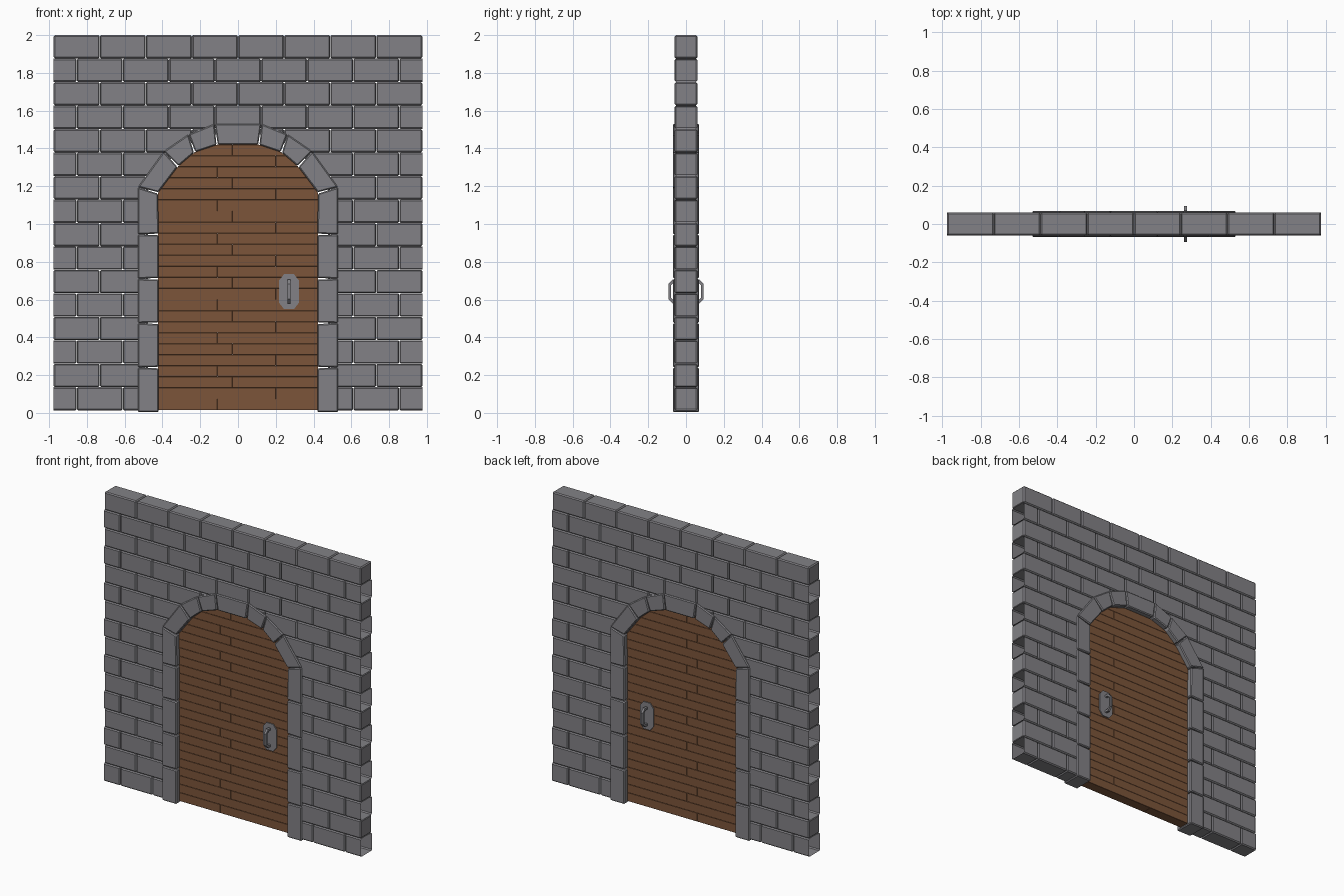
import bpy, bmesh
from mathutils import Vector as V

if "Cube" in bpy.data.objects:
    bpy.data.objects.remove(bpy.data.objects["Cube"])


def material(name, rgb):
    m = bpy.data.materials.new(name)
    m.diffuse_color = (*rgb, 1)
    m.use_nodes = True
    m.node_tree.nodes["Principled BSDF"].inputs["Base Color"].default_value = m.diffuse_color
    return m


STONE = material("grey stone", (0.225, 0.222, 0.238))
WOOD = material("brown wood", (0.2, 0.09, 0.042))


def prism(bm, poly, y0, y1, bevel=0.0):
    """Extrude an x-z outline along y, with chamfered edges."""
    a = [bm.verts.new((x, y0, z)) for x, z in poly]
    b = [bm.verts.new((x, y1, z)) for x, z in poly]
    n = len(poly)
    faces = [bm.faces.new(a), bm.faces.new(b[::-1])]
    for i in range(n):
        j = (i + 1) % n
        faces.append(bm.faces.new((a[i], b[i], b[j], a[j])))
    bmesh.ops.recalc_face_normals(bm, faces=faces)
    if bevel:
        edges = list({e for f in faces for e in f.edges})
        bmesh.ops.bevel(bm, geom=edges, offset=bevel, segments=1,
                        profile=0.5, affect='EDGES', clamp_overlap=True)


def finish(bm, name, mat):
    me = bpy.data.meshes.new(name)
    bm.to_mesh(me)
    bm.free()
    me.materials.append(mat)
    ob = bpy.data.objects.new(name, me)
    bpy.context.collection.objects.link(ob)
    return ob


def mirrored(pts):
    return pts + [(-x, z) for x, z in reversed(pts)]


def rect(x0, x1, z0, z1):
    return [(x0, z0), (x1, z0), (x1, z1), (x0, z1)]


# Arch lines, right half, from springing to keystone
inner = [(0.424, 1.165), (0.318, 1.305), (0.23, 1.38), (0.11, 1.42)]
outer = [(0.53, 1.195), (0.393, 1.385), (0.262, 1.475), (0.124, 1.53)]
middle = [((a + c) / 2, (b + d) / 2) for (a, b), (c, d) in zip(inner, outer)]

# Brick wall: running bond, 16 courses
END, ROWS, BASE = 0.976, 16, 0.012
w, h = END / 4, (2 - BASE) / ROWS
bm = bmesh.new()
for r in range(ROWS):
    half = r % 2 == 0
    x = -END - (w / 2 if half else 0)
    z = BASE + r * h
    for i in range(9 if half else 8):
        a = x + i * w
        # leave out the bricks lying wholly in the doorway
        if z + h < 1.15 and a > -0.46 and a + w < 0.46:
            continue
        g = 0.0004
        prism(bm, rect(a + g, a + w - g, z + g, z + h - g), -0.06, 0.06, 0.007)
wall = finish(bm, "brick_wall", STONE)

# Doorway cut out of the wall
bm = bmesh.new()
prism(bm, mirrored([(0.475, -0.1)] + middle), -0.2, 0.2)
cutter = finish(bm, "doorway_cutter", STONE)
cutter.hide_render = True
mod = wall.modifiers.new("doorway", 'BOOLEAN')
mod.operation, mod.solver, mod.object = 'DIFFERENCE', 'EXACT', cutter
dg = bpy.context.evaluated_depsgraph_get()
bm = bmesh.new()
bm.from_object(wall, dg)
wall.modifiers.clear()
bpy.data.objects.remove(cutter)
# Half bricks are sliced open at both wall ends
for s in (-1, 1):
    bmesh.ops.bisect_plane(bm, geom=bm.verts[:] + bm.edges[:] + bm.faces[:],
                           plane_co=(s * END, 0, 0), plane_no=(s, 0, 0), clear_outer=True)
bm.to_mesh(wall.data)
bm.free()

# Stone surround: jamb blocks, arch blocks and keystone
zs = (0.004, 0.24, 0.475, 0.71, 0.945)
ins = [V((0.42, z)) for z in zs] + [V(p) for p in inner]
outs = [V((0.53, z)) for z in zs] + [V(p) for p in outer]
bm = bmesh.new()
for i in range(len(ins) - 1):
    di = (ins[i + 1] - ins[i]).normalized() * 0.004
    do = (outs[i + 1] - outs[i]).normalized() * 0.001
    start = 0 if i == 0 else 1
    quad = [ins[i] + di * start, outs[i] + do * start, outs[i + 1] - do, ins[i + 1] - di]
    for s in (-1, 1):
        prism(bm, [(s * p.x, p.y) for p in quad], -0.069, 0.069, 0.006)
prism(bm, mirrored([(0.107, 1.42), (0.123, 1.53)]), -0.069, 0.069, 0.006)
finish(bm, "stone_surround", STONE)

# Door: staggered horizontal boards clipped to the arch outline
outline = mirrored([(0.424, 0.015)] + inner)
bm = bmesh.new()
N = 24
bh = (1.42 - 0.015) / N
for r in range(N):
    z0 = 0.015 + r * bh
    split = (-0.11, 0.2, -0.03)[r % 3]
    for x0, x1 in ((-0.5, split), (split, 0.5)):
        part = bmesh.new()
        prism(part, outline, -0.035, 0.035)
        for co, no in (((0, 0, z0), (0, 0, -1)), ((0, 0, z0 + bh), (0, 0, 1)),
                       ((x0, 0, 0), (-1, 0, 0)), ((x1, 0, 0), (1, 0, 0))):
            res = bmesh.ops.bisect_plane(
                part, geom=part.verts[:] + part.edges[:] + part.faces[:],
                plane_co=co, plane_no=no, clear_outer=True)
            cut = [e for e in res['geom_cut'] if isinstance(e, bmesh.types.BMEdge) and e.is_boundary]
            if cut:
                bmesh.ops.holes_fill(part, edges=cut)
        bmesh.ops.recalc_face_normals(part, faces=part.faces[:])
        bmesh.ops.bevel(part, geom=part.edges[:], offset=0.0012, segments=1,
                        profile=0.5, affect='EDGES', clamp_overlap=True)
        tmp = bpy.data.meshes.new("board")
        part.to_mesh(tmp)
        part.free()
        bm.from_mesh(tmp)
        bpy.data.meshes.remove(tmp)
finish(bm, "door", WOOD)

# Handles on both faces: octagonal plate and bowed grip
cx, cz = 0.27, 0.642
plate = mirrored([(0.026, -0.093), (0.052, -0.06), (0.052, 0.06), (0.026, 0.093)])
bow = [(0.038, 0.064), (0.07, 0.064), (0.093, 0.04), (0.093, -0.04), (0.07, -0.064), (0.038, -0.064)]
core = [(0.038, 0.049), (0.064, 0.049), (0.079, 0.034), (0.079, -0.034), (0.064, -0.049), (0.038, -0.049)]
for s, side in ((-1, "front"), (1, "back")):
    bm = bmesh.new()
    prism(bm, [(cx + x, cz + z) for x, z in plate], s * 0.034, s * 0.042)
    finish(bm, side + "_handle_plate", STONE)
    bm = bmesh.new()
    rings = [[bm.verts.new((cx + dx, s * y, cz + z)) for dx, (y, z) in
              ((-0.008, o), (0.008, o), (0.008, c), (-0.008, c))] for o, c in zip(bow, core)]
    for a, b in zip(rings, rings[1:]):
        for i in range(4):
            j = (i + 1) % 4
            bm.faces.new((a[i], a[j], b[j], b[i]))
    bmesh.ops.recalc_face_normals(bm, faces=bm.faces[:])
    finish(bm, side + "_handle_grip", STONE)
